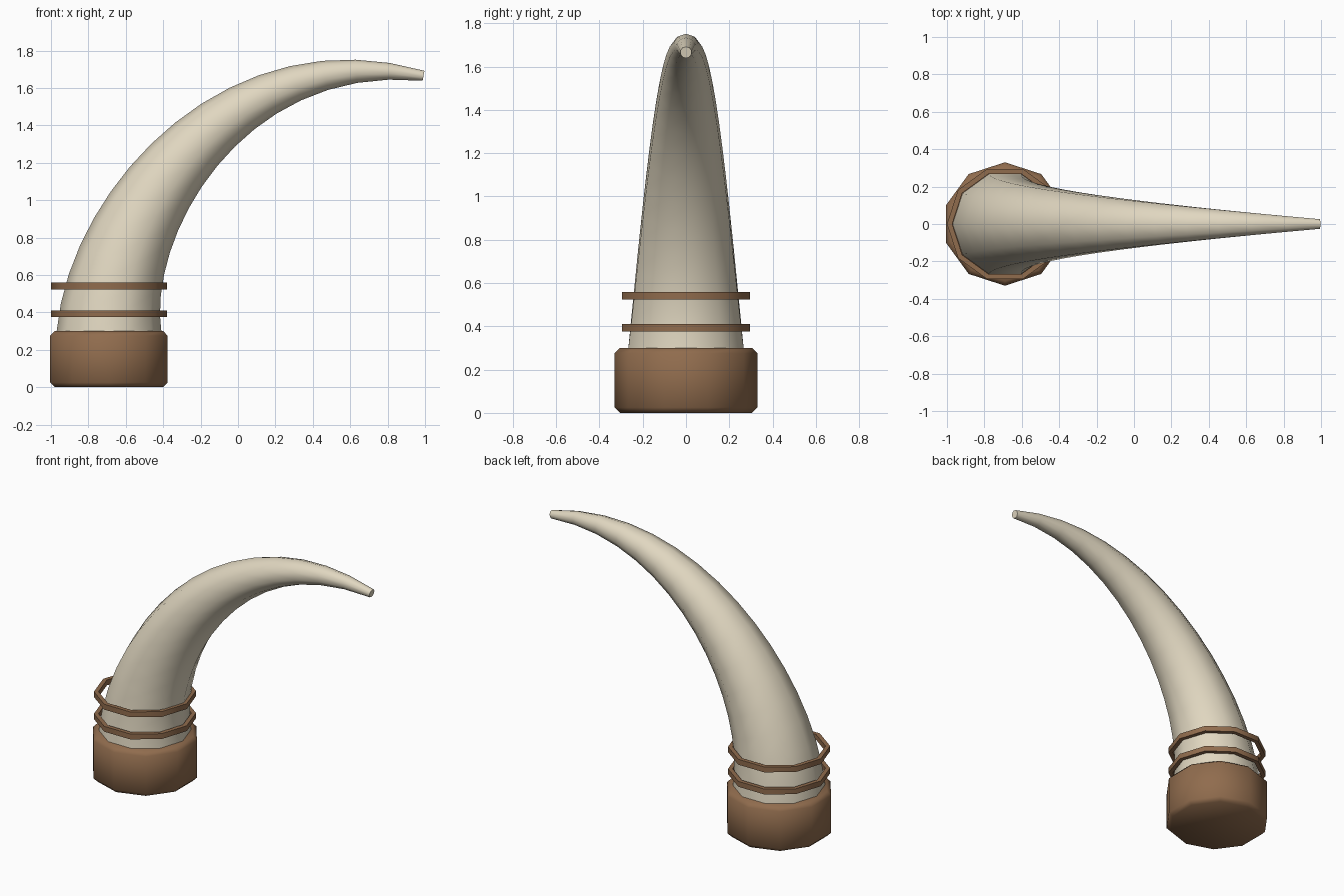
import bpy, bmesh, math
from mathutils import Vector

if "Cube" in bpy.data.objects:
    bpy.data.objects.remove(bpy.data.objects["Cube"])

SIDES = 10
BASE_X = -0.69


def material(name, rgb):
    m = bpy.data.materials.new(name)
    m.diffuse_color = (*rgb, 1)
    m.use_nodes = True
    m.node_tree.nodes["Principled BSDF"].inputs["Base Color"].default_value = m.diffuse_color
    return m


ivory = material("ivory", (0.75, 0.68, 0.53))
leather = material("brown leather", (0.28, 0.15, 0.075))


def loft(name, sections, mat, turn=0.0, closed=False, smooth=40):
    """Skin ten-sided sections given as (centre, tangent, radius)."""
    bm = bmesh.new()
    rings = []
    for centre, tangent, radius in sections:
        t = Vector(tangent).normalized()
        side = Vector((0, 1, 0))
        across = side.cross(t)
        ring = []
        for i in range(SIDES):
            a = turn + 2 * math.pi * i / SIDES
            offset = across * math.cos(a) + side * math.sin(a)
            ring.append(bm.verts.new(Vector(centre) + offset * radius))
        rings.append(ring)
    pairs = list(zip(rings, rings[1:]))
    if closed:
        pairs.append((rings[-1], rings[0]))
    else:
        bm.faces.new(rings[0])
        bm.faces.new(rings[-1])
    for a, b in pairs:
        for i in range(SIDES):
            j = (i + 1) % SIDES
            bm.faces.new((a[i], a[j], b[j], b[i]))
    bmesh.ops.recalc_face_normals(bm, faces=bm.faces)
    mesh = bpy.data.meshes.new(name)
    bm.to_mesh(mesh)
    bm.free()
    mesh.materials.append(mat)
    ob = bpy.data.objects.new(name, mesh)
    bpy.context.collection.objects.link(ob)
    bpy.ops.object.select_all(action='DESELECT')
    ob.select_set(True)
    bpy.context.view_layer.objects.active = ob
    bpy.ops.object.shade_smooth_by_angle(angle=math.radians(smooth))
    return ob


def upright(profile):
    return [((BASE_X, 0, z), (0, 0, 1), r) for r, z in profile]


# chamfered base cap, flat sides facing +x and -x
loft("base_cap", upright([(0.305, 0), (0.33, 0.025), (0.33, 0.275), (0.305, 0.3)]),
     leather, turn=math.pi / SIDES, smooth=60)

# two loose binding rings with a square section
for name, z in (("lower_ring", 0.375), ("upper_ring", 0.523)):
    loft(name, upright([(0.282, z), (0.31, z), (0.31, z + 0.036), (0.282, z + 0.036)]),
         leather, closed=True)

# horn tapering along a cubic curve
p0, p1, p2, p3 = (Vector(p) for p in ((BASE_X, 0, 0.29), (BASE_X, 0, 0.95),
                                      (-0.008, 0, 1.86), (0.992, 0, 1.665)))
horn = []
STEPS = 16
for k in range(STEPS + 1):
    t = k / STEPS
    u = 1 - t
    centre = p0 * u**3 + p1 * 3 * u * u * t + p2 * 3 * u * t * t + p3 * t**3
    tangent = (p1 - p0) * u * u + (p2 - p1) * 2 * u * t + (p3 - p2) * t * t
    horn.append((centre, tangent, 0.281 - 0.254 * t + 0.03 * t * u))
loft("horn", horn, ivory, smooth=60)
